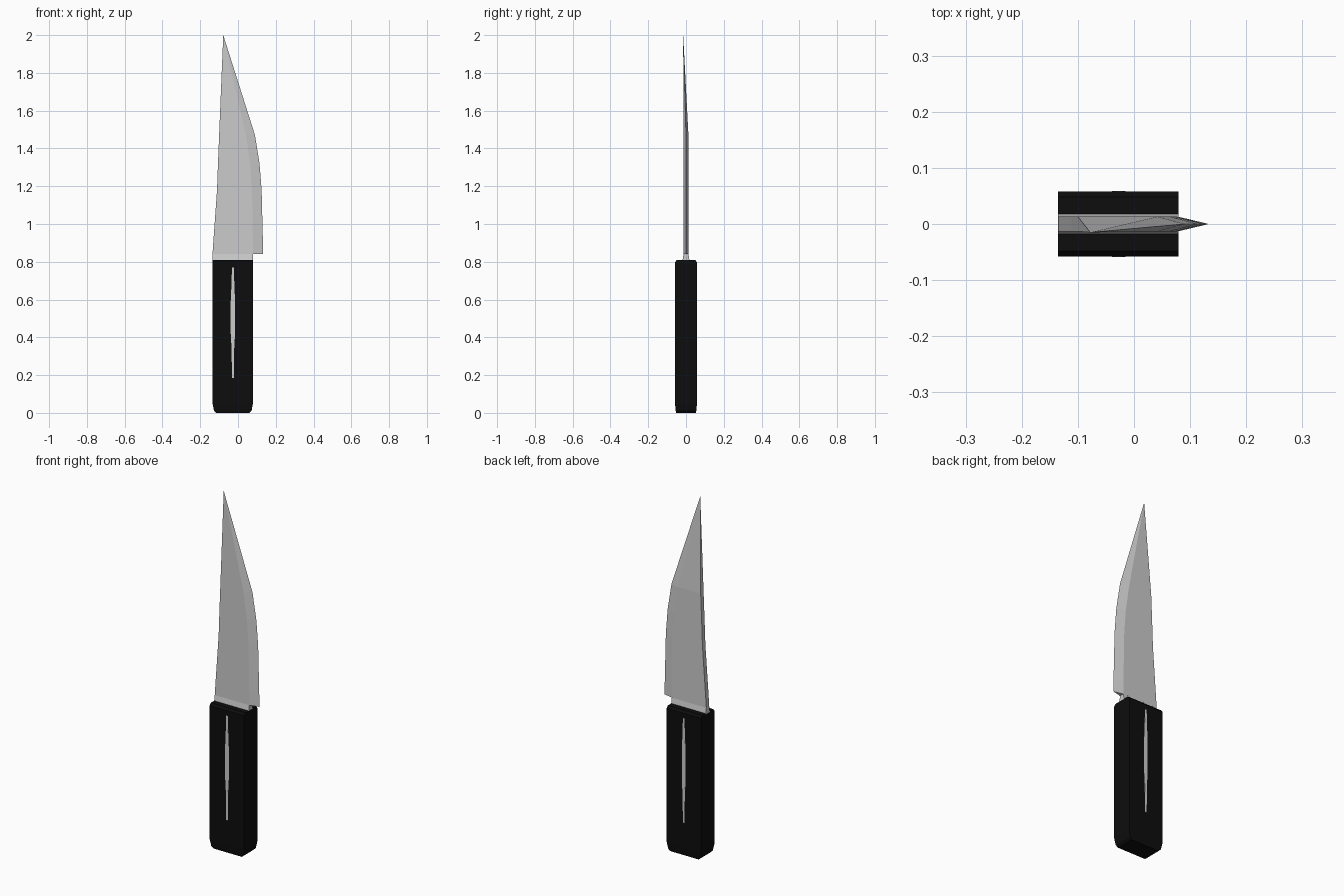
import bpy, bmesh

cube = bpy.data.objects.get("Cube")
if cube:
    bpy.data.objects.remove(cube)


def material(name, rgb, rough):
    m = bpy.data.materials.new(name)
    m.use_nodes = True
    m.diffuse_color = (*rgb, 1)
    bsdf = m.node_tree.nodes["Principled BSDF"]
    bsdf.inputs["Base Color"].default_value = (*rgb, 1)
    bsdf.inputs["Roughness"].default_value = rough
    return m


steel = material("steel grey", (0.6, 0.6, 0.6), 0.5)
black = material("handle black", (0.004, 0.004, 0.004), 0.6)


def loft(name, rings, mat):
    """Join matching rings of points with side faces and cap both ends."""
    bm = bmesh.new()
    loops = [[bm.verts.new(p) for p in ring] for ring in rings]
    n = len(loops[0])
    for a, b in zip(loops, loops[1:]):
        for i in range(n):
            j = (i + 1) % n
            bm.faces.new((a[i], a[j], b[j], b[i]))
    bm.faces.new(loops[0][::-1])
    bm.faces.new(loops[-1])
    bmesh.ops.remove_doubles(bm, verts=bm.verts, dist=1e-5)
    bmesh.ops.recalc_face_normals(bm, faces=bm.faces)
    mesh = bpy.data.meshes.new(name)
    bm.to_mesh(mesh)
    bm.free()
    mesh.materials.append(mat)
    obj = bpy.data.objects.new(name, mesh)
    bpy.context.collection.objects.link(obj)
    return obj


def rect(x0, x1, y, z):
    return [(x0, -y, z), (x1, -y, z), (x1, y, z), (x0, y, z)]


# Handle: box with eased ends
loft("handle", [rect(-0.115, 0.06, 0.052, 0), rect(-0.127, 0.072, 0.055, 0.012),
                rect(-0.135, 0.079, 0.058, 0.05), rect(-0.135, 0.079, 0.058, 0.798),
                rect(-0.135, 0.079, 0.048, 0.81)], black)

# Collar tapering from the handle to the blade
loft("collar", [rect(-0.135, 0.079, 0.019, 0.805),
                rect(-0.135, 0.079, 0.012, 0.845)], steel)

# Blade: five-sided sections of spine, bevel line and cutting edge
# (height, spine x, bevel x, edge x)
stations = [(0.84, -0.135, 0.079, 0.133), (0.9, -0.131, 0.079, 0.132),
            (1.18, -0.111, 0.074, 0.125), (1.32, -0.106, 0.064, 0.114),
            (1.47, -0.1, 0.042, 0.09)]
t = 0.013
sections = [[(s, -t, z), (b, -t, z), (e, 0, z), (b, t, z), (s, t, z)]
            for z, s, b, e in stations]
bm_tip = (-0.078, -0.015, 2.0)


def blade():
    bm = bmesh.new()
    loops = [[bm.verts.new(p) for p in ring] for ring in sections]
    for a, b in zip(loops, loops[1:]):
        for i in range(5):
            j = (i + 1) % 5
            bm.faces.new((a[i], a[j], b[j], b[i]))
    tip = bm.verts.new(bm_tip)
    for i in range(5):
        bm.faces.new((loops[-1][i], loops[-1][(i + 1) % 5], tip))
    bm.faces.new(loops[0][::-1])
    bmesh.ops.recalc_face_normals(bm, faces=bm.faces)
    mesh = bpy.data.meshes.new("blade")
    bm.to_mesh(mesh)
    bm.free()
    mesh.materials.append(steel)
    bpy.context.collection.objects.link(bpy.data.objects.new("blade", mesh))


blade()

# Slim spindle-shaped inlay on both faces of the handle
spindle = [(0.185, 0.005), (0.34, 0.007), (0.43, 0.012), (0.58, 0.012),
           (0.67, 0.008), (0.77, 0.005)]
for side, name in ((-1, "front_inlay"), (1, "back_inlay")):
    loft(name, [[(-0.027 + dx * w, side * y, z) for dx, y in
                 ((-1, 0.056), (1, 0.056), (1, 0.059), (-1, 0.059))]
                for z, w in spindle], steel)
